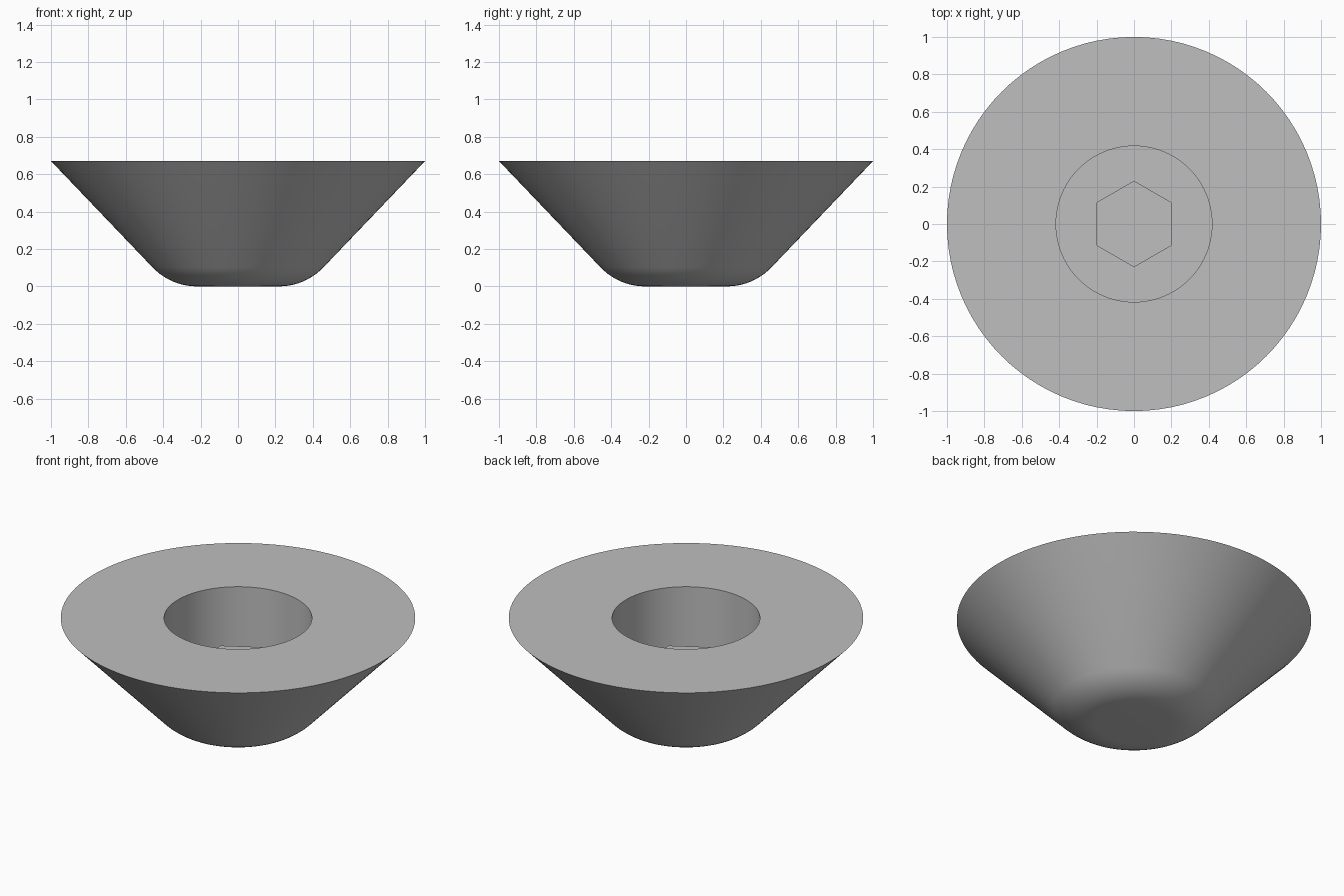
import bpy
import bmesh
from math import sin, cos, tan, pi, radians

cube = bpy.data.objects.get("Cube")
if cube:
    bpy.data.objects.remove(cube, do_unlink=True)

HEIGHT = 0.67
FLOOR = 0.2          # floor of the socket
SOCKET_R = 0.417
SLOPE = radians(46.3)
FILLET = 0.33
SIDES = 96

grey = bpy.data.materials.new("light grey")
grey.use_nodes = True
colour = (0.52, 0.52, 0.52, 1)
grey.diffuse_color = colour
grey.node_tree.nodes["Principled BSDF"].inputs["Base Color"].default_value = colour


def finish(bm, name):
    bmesh.ops.recalc_face_normals(bm, faces=bm.faces)
    mesh = bpy.data.meshes.new(name)
    bm.to_mesh(mesh)
    bm.free()
    mesh.materials.append(grey)
    obj = bpy.data.objects.new(name, mesh)
    bpy.context.collection.objects.link(obj)
    bpy.ops.object.select_all(action="DESELECT")
    obj.select_set(True)
    bpy.context.view_layer.objects.active = obj
    bpy.ops.object.shade_smooth_by_angle(angle=radians(30))
    return obj


# Conical foot: flat base, rounded lower edge, sloped wall, round socket on top
flat_r = 1 - HEIGHT / tan(SLOPE) - FILLET * tan(SLOPE / 2)
profile = [(0, 0)]
for i in range(11):
    a = SLOPE * i / 10
    profile.append((flat_r + FILLET * sin(a), FILLET * (1 - cos(a))))
profile += [(1, HEIGHT), (SOCKET_R, HEIGHT), (SOCKET_R, FLOOR), (0, FLOOR)]

bm = bmesh.new()
verts = [bm.verts.new((r, 0, z)) for r, z in profile]
edges = [bm.edges.new(pair) for pair in zip(verts, verts[1:])]
bmesh.ops.spin(bm, geom=verts + edges, axis=(0, 0, 1), cent=(0, 0, 0),
               angle=2 * pi, steps=SIDES)
bmesh.ops.remove_doubles(bm, verts=bm.verts, dist=0.0001)
finish(bm, "conical_foot")

# Hexagonal boss standing on the socket floor, corners pointing to front and back
HEX_TOP = 0.4
bm = bmesh.new()
ring = [bm.verts.new((0.231 * sin(i * pi / 3), 0.231 * cos(i * pi / 3), FLOOR - 0.02))
        for i in range(6)]
base = bm.faces.new(ring)
top = bmesh.ops.extrude_face_region(bm, geom=[base], use_keep_orig=True)["geom"]
bmesh.ops.translate(bm, vec=(0, 0, HEX_TOP - FLOOR + 0.02),
                    verts=[v for v in top if isinstance(v, bmesh.types.BMVert)])
finish(bm, "hex_boss")
